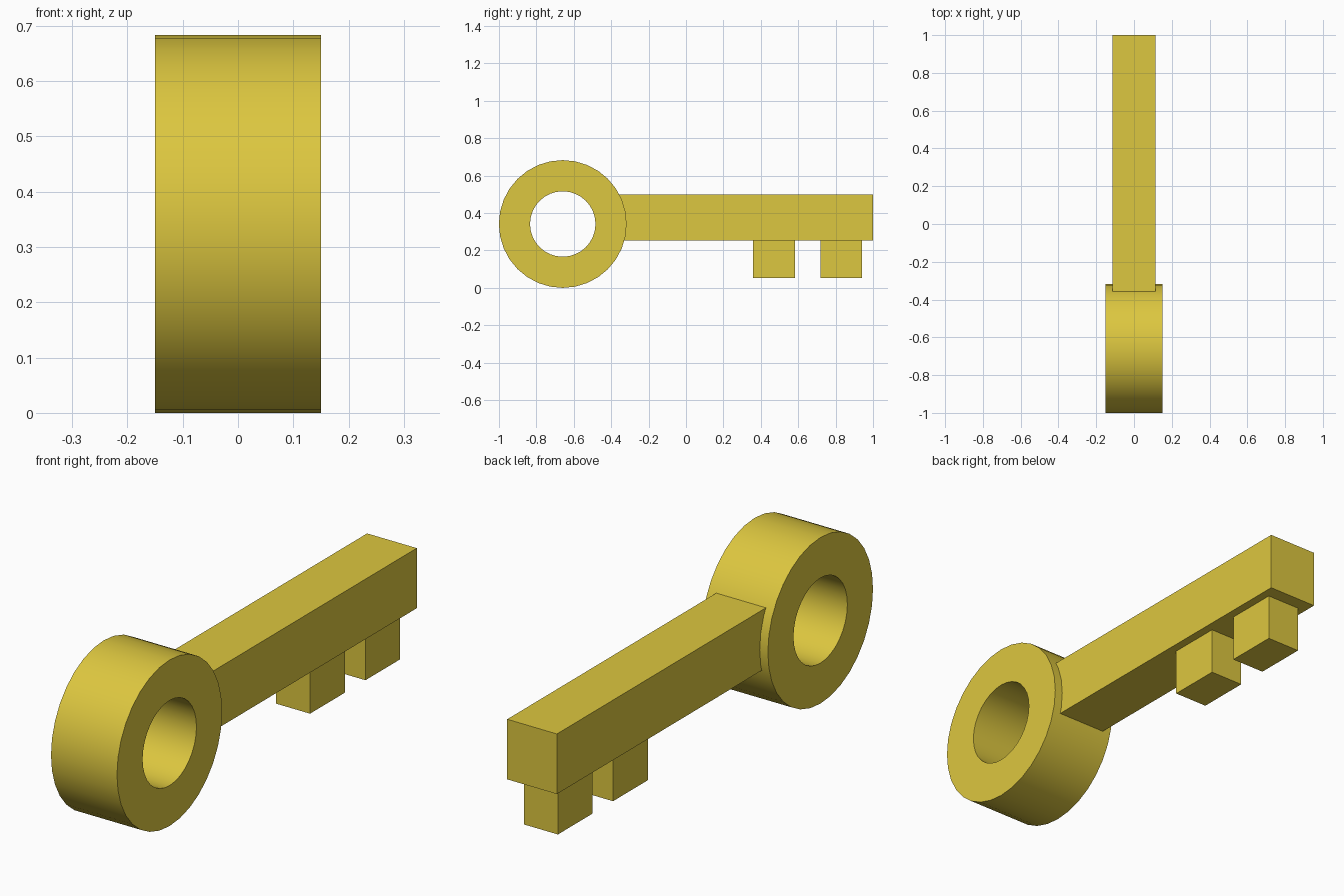
import bpy, bmesh, math
from mathutils import Vector, Matrix

if "Cube" in bpy.data.objects:
    bpy.data.objects.remove(bpy.data.objects["Cube"])

brass = bpy.data.materials.new("brass")
brass.diffuse_color = (0.72, 0.57, 0.05, 1)
brass.use_nodes = True
brass.node_tree.nodes["Principled BSDF"].inputs["Base Color"].default_value = brass.diffuse_color


def add_object(name, bm):
    bmesh.ops.recalc_face_normals(bm, faces=bm.faces)
    mesh = bpy.data.meshes.new(name)
    bm.to_mesh(mesh)
    bm.free()
    mesh.materials.append(brass)
    obj = bpy.data.objects.new(name, mesh)
    bpy.context.collection.objects.link(obj)
    return obj


def box(name, half_x, y, z):
    bm = bmesh.new()
    size = Vector((2 * half_x, y[1] - y[0], z[1] - z[0]))
    centre = Vector((0, sum(y) / 2, sum(z) / 2))
    bmesh.ops.create_cube(bm, size=1, matrix=Matrix.Translation(centre) @ Matrix.Diagonal(size).to_4x4())
    return add_object(name, bm)


def ring(name, half_x, y, z, outer, inner, sides=32):
    # rectangular section swept round the x axis
    bm = bmesh.new()
    section = [(-half_x, outer), (half_x, outer), (half_x, inner), (-half_x, inner)]
    loops = []
    for i in range(sides):
        a = math.tau * i / sides
        loops.append([bm.verts.new((x, y + r * math.cos(a), z + r * math.sin(a))) for x, r in section])
    for i in range(sides):
        p, q = loops[i], loops[(i + 1) % sides]
        for j in range(4):
            k = (j + 1) % 4
            bm.faces.new((p[j], p[k], q[k], q[j]))
    return add_object(name, bm)


# Bow: thick round handle with a hole
bow = ring("key_bow", 0.15, -0.659, 0.3415, 0.3415, 0.175)
bpy.ops.object.select_all(action='DESELECT')
bow.select_set(True)
bpy.context.view_layer.objects.active = bow
bpy.ops.object.shade_smooth_by_angle(angle=math.radians(30))

# Shaft, running into the bow
box("key_shaft", 0.113, (-0.40, 1.0), (0.252, 0.499))

# Two teeth under the shaft, narrower than it
for i, y in enumerate([(0.358, 0.584), (0.718, 0.942)]):
    box(f"key_tooth_{i + 1}", 0.077, y, (0.054, 0.26))
